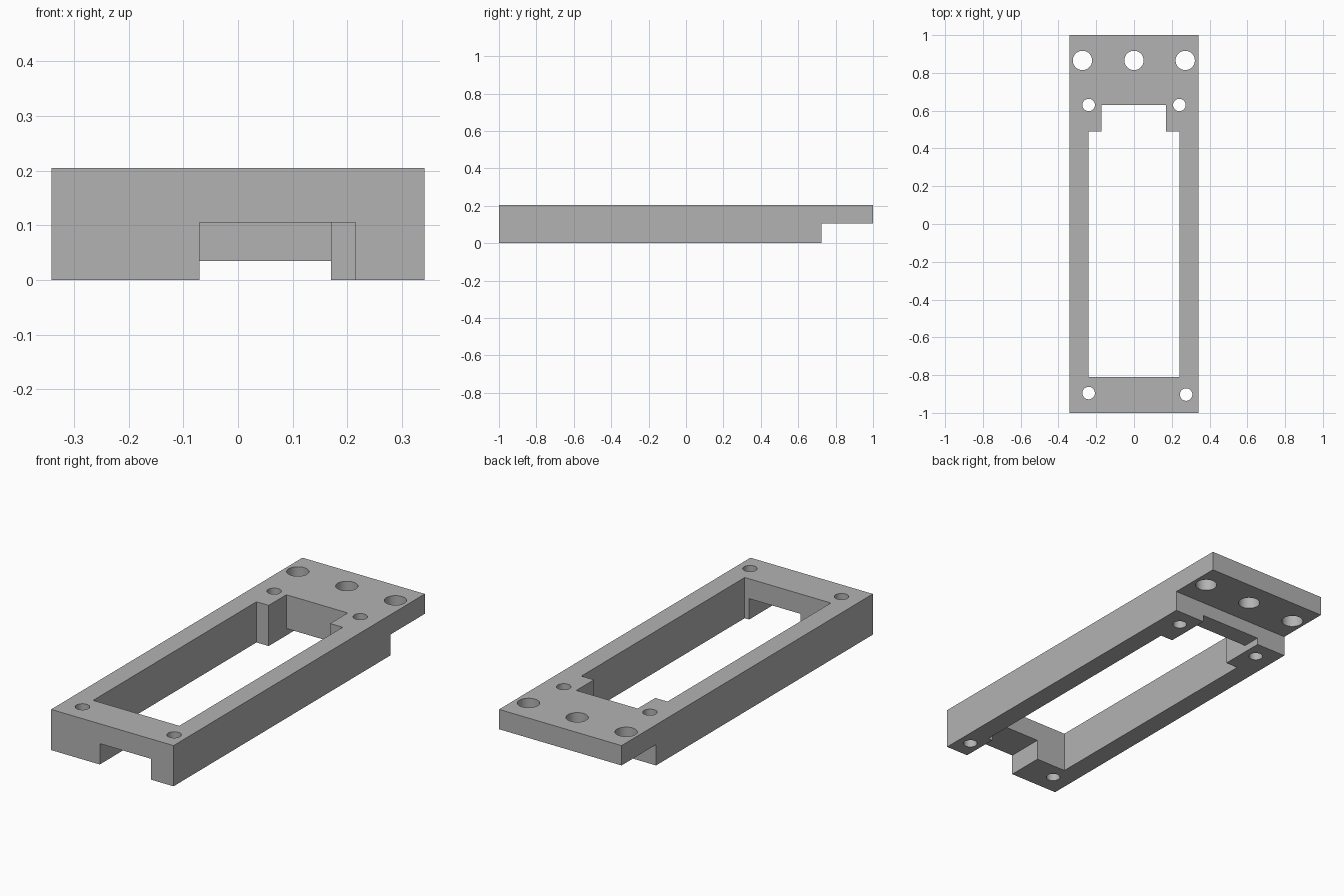
import bpy
import math

default = bpy.data.objects.get("Cube")
if default:
    bpy.data.objects.remove(default, do_unlink=True)

WIDTH, HEIGHT, STEP = 0.682, 0.205, 0.105
HALF = WIDTH / 2

grey = bpy.data.materials.new("plain_grey")
grey.use_nodes = True
colour = (0.45, 0.45, 0.45, 1)
grey.diffuse_color = colour
grey.node_tree.nodes["Principled BSDF"].inputs["Base Color"].default_value = colour


def box(name, x0, x1, y0, y1, z0, z1):
    bpy.ops.mesh.primitive_cube_add(
        size=1, location=((x0 + x1) / 2, (y0 + y1) / 2, (z0 + z1) / 2))
    ob = bpy.context.object
    ob.name = name
    ob.scale = (x1 - x0, y1 - y0, z1 - z0)
    bpy.ops.object.transform_apply(location=True, rotation=False, scale=True)
    return ob


def drill(name, x, y, radius):
    bpy.ops.mesh.primitive_cylinder_add(
        vertices=48, radius=radius, depth=1, location=(x, y, 0))
    bpy.context.object.name = name
    return bpy.context.object


# Solid block for the mounting frame
frame = box("mounting_frame", -HALF, HALF, -1, 1, 0, HEIGHT)
frame.data.materials.append(grey)

cutters = [
    # Main window and its narrower rear extension
    box("window_cutter", -0.24, 0.24, -0.81, 0.49, -1, 1),
    box("rear_window_cutter", -0.172, 0.17, 0.4, 0.63, -1, 1),
    # Underside of the overhanging rear flange
    box("flange_cutter", -1, 1, 0.725, 2, -1, STEP),
    # Cable channel through the front bar
    box("front_channel_cutter", -0.07, 0.215, -2, -0.7, -1, STEP),
    # Shallow relief under the rear wall
    box("rear_relief_cutter", -0.172, 0.17, 0.55, 0.8, -1, 0.035),
]

# Large flange holes, then small screw holes
for x in (-0.273, 0, 0.271):
    cutters.append(drill("flange_hole_cutter", x, 0.866, 0.051))
for x, y in ((-0.24, 0.63), (0.24, 0.63), (-0.24, -0.895), (0.276, -0.903)):
    cutters.append(drill("screw_hole_cutter", x, y, 0.033))

# Carve every cutter out of the frame
bpy.ops.object.select_all(action="DESELECT")
frame.select_set(True)
bpy.context.view_layer.objects.active = frame
for cutter in cutters:
    cutter.hide_render = True
    mod = frame.modifiers.new("cut", "BOOLEAN")
    mod.operation = "DIFFERENCE"
    mod.solver = "EXACT"
    mod.object = cutter
    bpy.ops.object.modifier_apply(modifier=mod.name)
    bpy.data.objects.remove(cutter, do_unlink=True)

# Smooth hole walls, crisp edges
bpy.ops.object.shade_smooth_by_angle(angle=math.radians(30))
